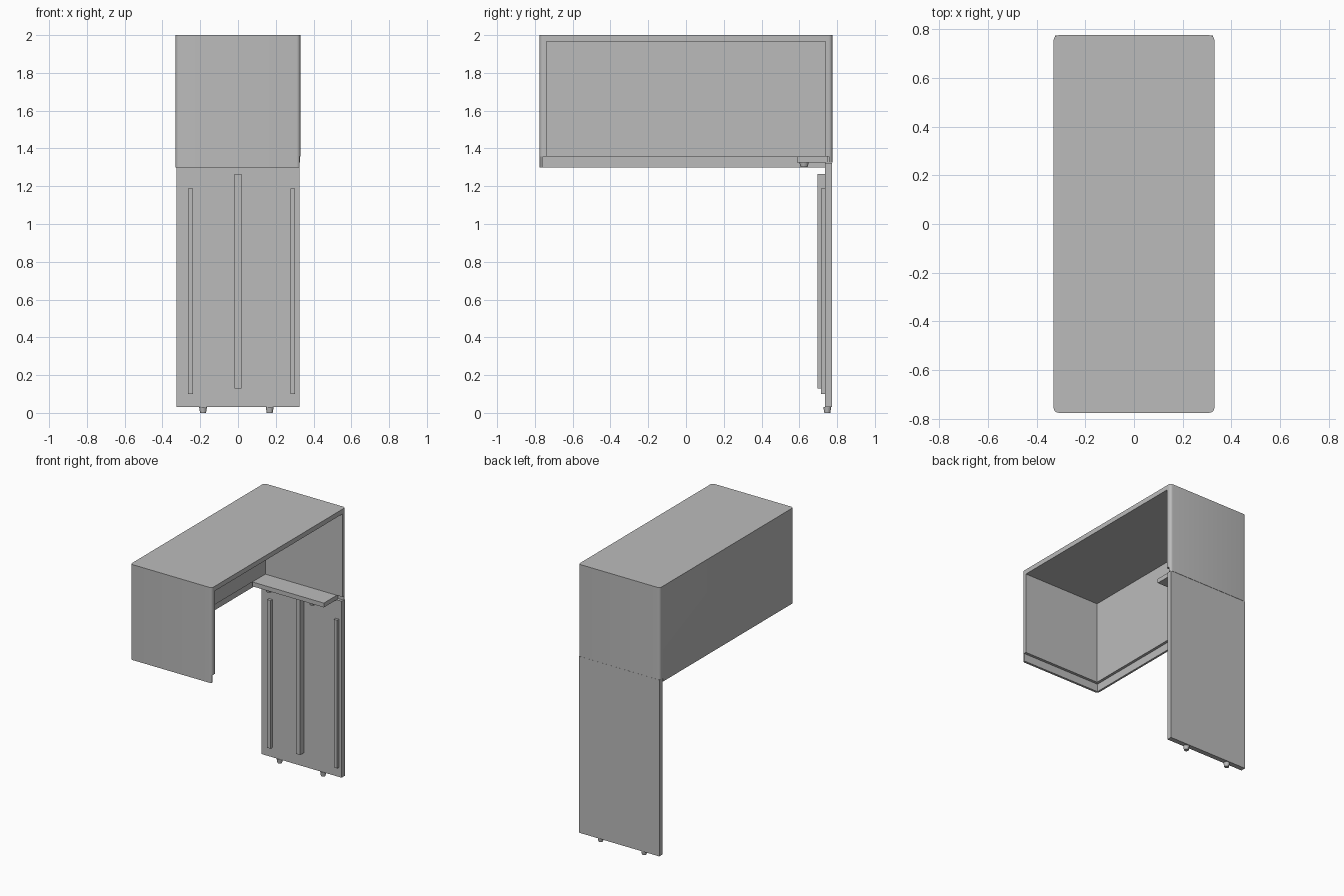
import bpy
import bmesh
from mathutils import Vector

if "Cube" in bpy.data.objects:
    bpy.data.objects.remove(bpy.data.objects["Cube"], do_unlink=True)

grey = bpy.data.materials.new("plain grey")
grey.use_nodes = True
grey.diffuse_color = (0.5, 0.5, 0.5, 1)
grey.node_tree.nodes["Principled BSDF"].inputs["Base Color"].default_value = (0.5, 0.5, 0.5, 1)


def finish(name, bm):
    mesh = bpy.data.meshes.new(name)
    bm.to_mesh(mesh)
    bm.free()
    mesh.materials.append(grey)
    obj = bpy.data.objects.new(name, mesh)
    bpy.context.collection.objects.link(obj)
    return obj


def box(name, x, y, z, corner=0.0):
    """Box from (min, max) ranges, with optional rounded vertical edges."""
    bm = bmesh.new()
    bmesh.ops.create_cube(bm, size=1)
    for v in bm.verts:
        v.co = Vector([r[0] if c < 0 else r[1] for c, r in zip(v.co, (x, y, z))])
    if corner:
        upright = [e for e in bm.edges
                   if abs(e.verts[0].co.z - e.verts[1].co.z) > 0.1]
        bmesh.ops.bevel(bm, geom=upright, offset=corner, segments=5,
                        profile=0.5, affect='EDGES')
    return finish(name, bm)


def foot(name, x, y, top, height, wide=0.021):
    """Tapered round foot hanging below the given height."""
    bm = bmesh.new()
    bmesh.ops.create_cone(bm, cap_ends=True, segments=16, radius1=wide * 0.75,
                          radius2=wide, depth=height)
    bmesh.ops.translate(bm, verts=bm.verts, vec=(x, y, top - height / 2))
    return finish(name, bm)


def carve(obj, cutters):
    """Subtract the cutters for good, then remove them."""
    for c in cutters:
        c.hide_render = True
        mod = obj.modifiers.new("cut", 'BOOLEAN')
        mod.operation = 'DIFFERENCE'
        mod.solver = 'EXACT'
        mod.object = c
    bpy.context.view_layer.update()
    graph = bpy.context.evaluated_depsgraph_get()
    mesh = bpy.data.meshes.new_from_object(obj.evaluated_get(graph))
    obj.modifiers.clear()
    obj.data = mesh
    for c in cutters:
        bpy.data.objects.remove(c, do_unlink=True)


# Hood: rounded shell, open below and on the +x side, with a stepped lower lip
hood = box("hood", (-0.33, 0.33), (-0.775, 0.775), (1.3, 2), corner=0.02)
carve(hood, [
    box("cavity_cutter", (-0.295, 1), (-0.738, 0.738), (1, 1.965)),
    box("lip_cutter", (-0.315, 1), (-0.758, 0.758), (1, 1.357)),
    box("back_cutter", (-1, 1), (0.738, 1), (1, 1.325)),
    box("edge_cutter", (0.325, 1), (-1, 0.74), (1, 1.357)),
])
bpy.ops.object.select_all(action='DESELECT')
hood.select_set(True)
bpy.context.view_layer.objects.active = hood
bpy.ops.object.shade_smooth_by_angle(angle=0.52)

# Standing back panel with three upright ribs
box("back_panel", (-0.325, 0.325), (0.737, 0.774), (0.03, 1.324))
box("centre_rib", (-0.018, 0.018), (0.695, 0.738), (0.13, 1.265))
for side, x in (("right", -0.264), ("left", 0.277)):
    box(side + "_rib", (x, x + 0.026), (0.716, 0.738), (0.1, 1.187))

# Small shelf over the back panel
box("shelf", (-0.295, 0.285), (0.588, 0.753), (1.325, 1.357))

# Feet under the panel and under the shelf
for side, x in (("right", -0.185), ("left", 0.168)):
    foot(side + "_panel_foot", x, 0.748, 0.031, 0.031)
    foot(side + "_shelf_foot", x, 0.625, 1.326, 0.024, wide=0.025)
